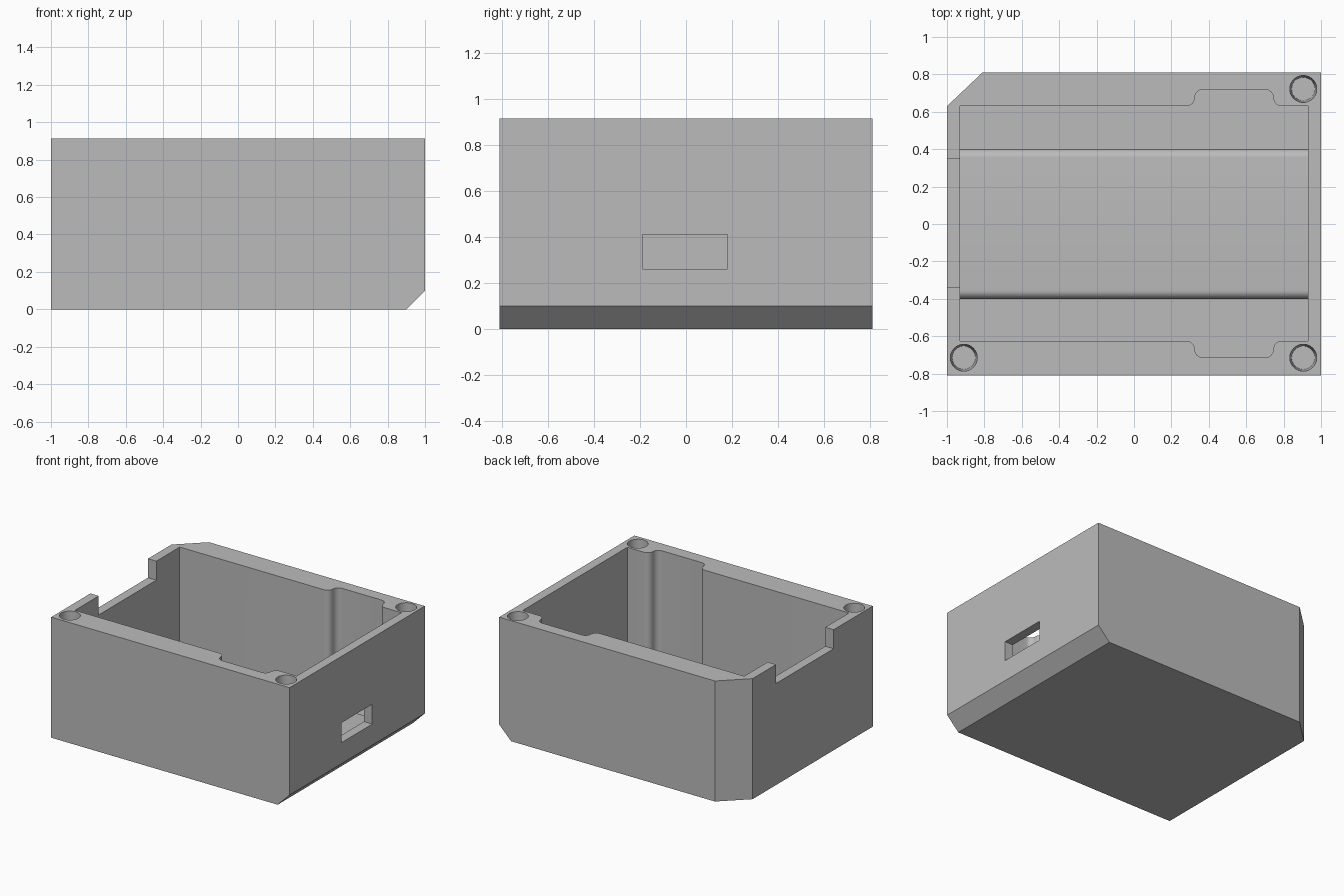
import bpy, bmesh
from math import sin, cos, radians
from mathutils import Vector

if "Cube" in bpy.data.objects:
    bpy.data.objects.remove(bpy.data.objects["Cube"], do_unlink=True)

HEIGHT, FLOOR, LEDGE = 0.914, 0.07, 0.2

grey = bpy.data.materials.new("plain_grey")
grey.use_nodes = True
grey.diffuse_color = (0.5, 0.5, 0.5, 1)
grey.node_tree.nodes["Principled BSDF"].inputs["Base Color"].default_value = (0.5, 0.5, 0.5, 1)


def make_object(name, bm):
    bmesh.ops.recalc_face_normals(bm, faces=bm.faces)
    mesh = bpy.data.meshes.new(name)
    bm.to_mesh(mesh)
    bm.free()
    mesh.materials.append(grey)
    obj = bpy.data.objects.new(name, mesh)
    bpy.context.collection.objects.link(obj)
    return obj


def prism(name, points, offset):
    """Extrude a closed outline of 3D points along an offset."""
    bm = bmesh.new()
    face = bm.faces.new([bm.verts.new(p) for p in points])
    new = bmesh.ops.extrude_face_region(bm, geom=[face])["geom"]
    moved = [v for v in new if isinstance(v, bmesh.types.BMVert)]
    bmesh.ops.translate(bm, verts=moved, vec=Vector(offset))
    return make_object(name, bm)


def block(name, x0, x1, y0, y1, z0, z1):
    return prism(name, [(x0, y0, z0), (x1, y0, z0), (x1, y1, z0), (x0, y1, z0)], (0, 0, z1 - z0))


def arc(cx, cy, r, start, end, steps=8):
    angles = [radians(start + (end - start) * i / steps) for i in range(steps + 1)]
    return [(cx + r * cos(a), cy + r * sin(a)) for a in angles]


def cut(target, cutter):
    mod = target.modifiers.new("cut", "BOOLEAN")
    mod.operation, mod.solver, mod.object = "DIFFERENCE", "EXACT", cutter
    bpy.context.view_layer.objects.active = target
    bpy.ops.object.modifier_apply(modifier=mod.name)
    bpy.data.objects.remove(cutter, do_unlink=True)


def smooth(obj):
    bpy.ops.object.select_all(action="DESELECT")
    obj.select_set(True)
    bpy.context.view_layer.objects.active = obj
    bpy.ops.object.shade_smooth_by_angle(angle=radians(30))


# Outer shell with one clipped vertical corner
outline = [(-1, -0.81), (1, -0.81), (1, 0.81), (-0.81, 0.81), (-1, 0.63)]
case = prism("case_body", [(x, y, 0) for x, y in outline], (0, 0, HEIGHT))

# Chamfer along the lower left edge
cut(case, prism("chamfer_cutter", [(0.9, -1, 0), (1.1, -1, 0.2), (1.1, -1, -0.1), (0.8, -1, -0.1)], (0, 2, 0)))

# Cavity outline: rounded recess in both long walls
R = 0.045
recess = (arc(0.79, 0.63 + R, R, 270, 180) + arc(0.70, 0.72 - R, R, 0, 90)
          + arc(0.37, 0.72 - R, R, 90, 180) + arc(0.28, 0.63 + R, R, 0, -90))
back = [(0.93, 0.63)] + recess + [(-0.93, 0.63)]
front = [(x, 0.005 - y) for x, y in reversed(back)]
cut(case, prism("cavity_cutter", [(x, y, FLOOR) for x, y in back + front], (0, 0, 1)))

# Connector slot in the left wall and open notch in the right wall
cut(case, block("slot_cutter", 0.85, 1.1, -0.19, 0.18, 0.26, 0.41))
cut(case, block("notch_cutter", -1.1, -0.9, -0.34, 0.35, 0.77, 1.1))

# Tapered screw holes in three corners
for x, y in [(0.905, 0.722), (0.905, -0.715), (-0.91, -0.715)]:
    bm = bmesh.new()
    bmesh.ops.create_cone(bm, cap_ends=True, segments=48, radius1=0.062, radius2=0.072, depth=0.3)
    bmesh.ops.translate(bm, verts=bm.verts, vec=(x, y, HEIGHT - 0.149))
    cut(case, make_object("screw_hole_cutter", bm))
smooth(case)

# Raised inner platform with rounded long edges
r = 0.045
top = arc(0.4 - r, LEDGE - r, r, 0, 90) + arc(r - 0.4, LEDGE - r, r, 90, 180)
section = [(0.4, FLOOR - 0.01)] + top + [(-0.4, FLOOR - 0.01)]
smooth(prism("inner_platform", [(-0.935, y, z) for y, z in section], (1.87, 0, 0)))
